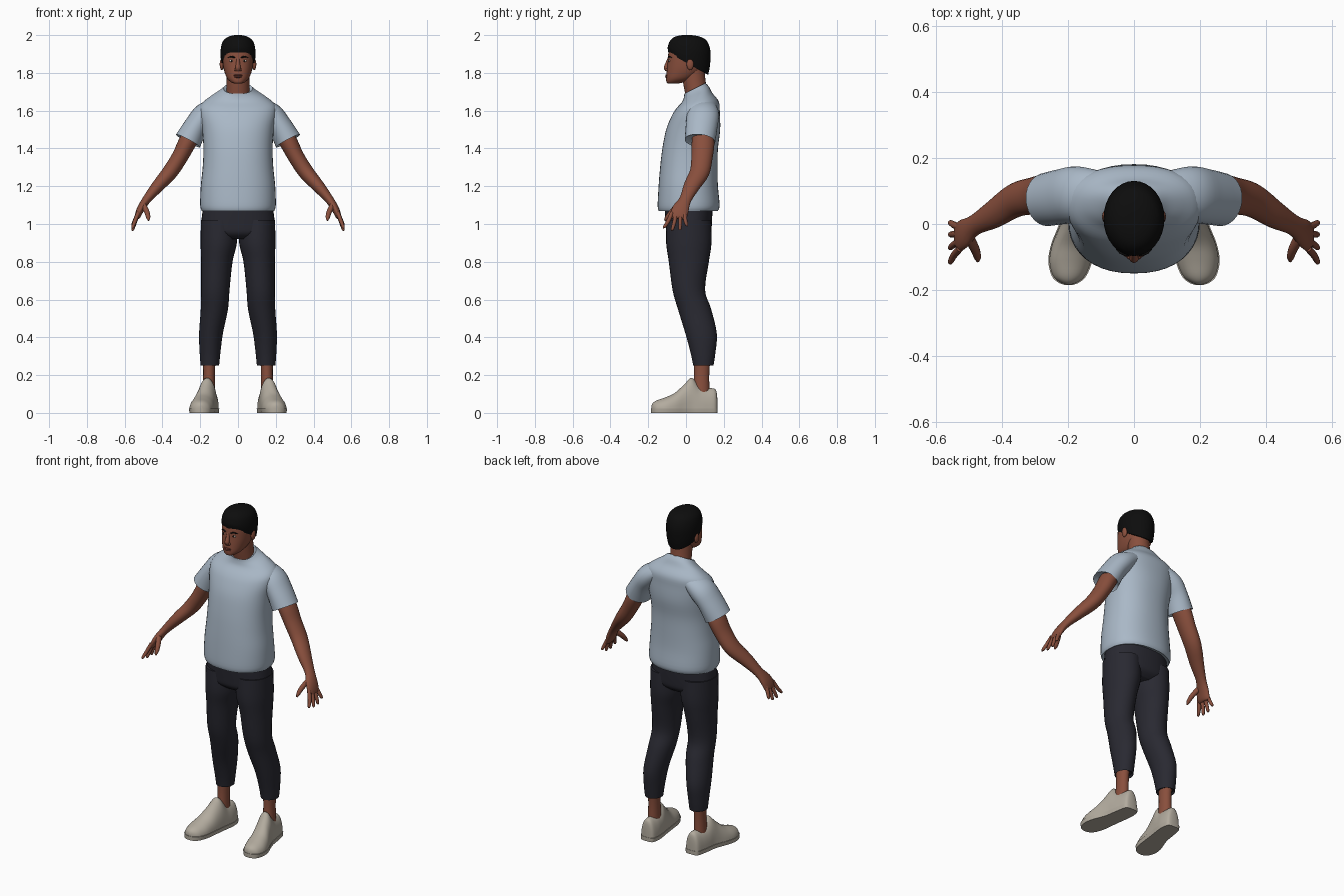
import bpy, bmesh, math
from mathutils import Vector


def material(name, rgb):
    m = bpy.data.materials.new(name)
    m.diffuse_color = (*rgb, 1)
    return m


SKIN = material("brown skin", (0.25, 0.078, 0.046))
LIP = material("lip brown", (0.17, 0.045, 0.032))
HAIR = material("black hair", (0.004, 0.004, 0.004))
SHIRT = material("pale blue cotton", (0.40, 0.48, 0.57))
PANTS = material("charcoal cloth", (0.022, 0.022, 0.031))
SHOE = material("off white leather", (0.45, 0.41, 0.345))
WHITE = material("eye white", (0.5, 0.46, 0.42))
DARK = material("dark iris", (0.01, 0.006, 0.004))


def finish(name, bm, mat, mirror=False):
    """Turn a bmesh into a smooth object with sharp edges kept."""
    bmesh.ops.recalc_face_normals(bm, faces=bm.faces)
    for f in bm.faces:
        f.smooth = True
    for e in bm.edges:
        e.smooth = e.calc_face_angle(0) < math.radians(50)
    me = bpy.data.meshes.new(name)
    bm.to_mesh(me)
    bm.free()
    me.materials.append(mat)
    ob = bpy.data.objects.new(name, me)
    bpy.context.collection.objects.link(ob)
    if mirror:
        ob.modifiers.new("Mirror", 'MIRROR').use_mirror_merge = False
    return ob


def spline(rows, n=4):
    """Catmull-Rom smoothing of a list of equal-length rows."""
    out = []
    for i in range(len(rows) - 1):
        p0, p1 = rows[max(i - 1, 0)], rows[i]
        p2, p3 = rows[i + 1], rows[min(i + 2, len(rows) - 1)]
        for j in range(n):
            t = j / n
            out.append(tuple(
                0.5 * (2 * b + (c - a) * t + (2 * a - 5 * b + 4 * c - d) * t * t
                       + (3 * b - a - 3 * c + d) * t ** 3)
                for a, b, c, d in zip(p0, p1, p2, p3)))
    return out + [tuple(rows[-1])]


def skin_rings(rings):
    """Bridge closed rings of points and cap both ends."""
    bm = bmesh.new()
    vs = [[bm.verts.new(p) for p in r] for r in rings]
    n = len(vs[0])
    for a, b in zip(vs, vs[1:]):
        for i in range(n):
            j = (i + 1) % n
            bm.faces.new((a[i], a[j], b[j], b[i]))
    bm.faces.new(vs[0])
    bm.faces.new(vs[-1])
    return bm


def folded(ring, neighbour):
    """A smaller ring tucked inside an open cloth end."""
    c = sum(ring, Vector()) / len(ring)
    inward = (sum(neighbour, Vector()) / len(neighbour) - c).normalized() * 0.012
    return [c + (p - c) * 0.84 + inward for p in ring]


def loft(name, rows, mat, flat=True, mirror=False, power=2.0, segs=28, fold=""):
    """Rows are x, y, z, radius a, radius b and optional tilt; flat rings lie level."""
    rows = spline([tuple(r) + (0,) * (6 - len(r)) for r in rows])
    centres = [Vector(r[:3]) for r in rows]
    rings = []
    for i, (x, y, z, ra, rb, tilt) in enumerate(rows):
        if flat:
            a, b = Vector((1, 0, 0)), Vector((0, 1, tilt))
        else:
            t = (centres[min(i + 1, len(rows) - 1)] - centres[max(i - 1, 0)]).normalized()
            b = Vector((0, 1, 0))
            b = (b - t * t.dot(b)).normalized()
            a = t.cross(b)
        ring = []
        for k in range(segs):
            w = 2 * math.pi * k / segs
            c, s = math.cos(w), math.sin(w)
            c = math.copysign(abs(c) ** (2 / power), c)
            s = math.copysign(abs(s) ** (2 / power), s)
            ring.append(centres[i] + a * ra * c + b * rb * s)
        rings.append(ring)
    if "s" in fold:
        rings.insert(0, folded(rings[0], rings[1]))
    if "e" in fold:
        rings.append(folded(rings[-1], rings[-2]))
    return finish(name, skin_rings(rings), mat, mirror)


def ball(name, centre, radii, mat, mirror=False, segs=16):
    bm = bmesh.new()
    bmesh.ops.create_uvsphere(bm, u_segments=segs, v_segments=segs // 2 + 2, radius=1)
    for v in bm.verts:
        v.co = Vector(centre) + Vector([p * r for p, r in zip(v.co, radii)])
    return finish(name, bm, mat, mirror)


# Shirt body, with a tilted collar and folded hem
loft("shirt_body", [
    (0, .012, 1.07, .192, .157), (0, .014, 1.10, .2, .164), (0, .012, 1.2, .197, .157),
    (0, .015, 1.3, .187, .152), (0, .022, 1.4, .183, .147), (0, .038, 1.5, .19, .143),
    (0, .052, 1.58, .203, .127, .05), (0, .062, 1.63, .197, .112, .15),
    (0, .06, 1.67, .15, .08, .28), (0, .055, 1.70, .1, .066, .42),
    (0, .047, 1.718, .077, .056, .5)], SHIRT, power=2.25, segs=40, fold="se")
loft("sleeve", [
    (.10, .09, 1.625, .045, .07), (.17, .09, 1.58, .065, .085),
    (.22, .083, 1.52, .064, .084), (.265, .074, 1.44, .072, .081)],
    SHIRT, flat=False, mirror=True, fold="e")

# Trousers
loft("trouser_hips", [
    (0, .013, 1.11, .182, .128), (0, .015, 1.0, .195, .122),
    (0, .015, .95, .188, .114), (0, .015, .92, .12, .08)], PANTS, power=2.3, segs=36)
loft("trouser_leg", [
    (.1, .015, 1.02, .096, .118), (.102, .015, .9, .096, .12), (.112, .015, .8, .083, .106),
    (.12, .015, .65, .075, .086), (.125, .045, .55, .072, .088), (.143, .08, .42, .063, .083),
    (.148, .09, .32, .055, .066), (.149, .092, .252, .049, .054)],
    PANTS, mirror=True, fold="e")

# Ankles
loft("ankle", [(.152, .086, .3, .034, .044), (.153, .083, .2, .031, .04),
               (.155, .08, .1, .034, .045)], SKIN, mirror=True, segs=20)

# Shoes: rows are y, centre x, half width, height
shoe_rows = spline([
    (.166, .15, .016, .075), (.156, .15, .04, .125), (.11, .152, .05, .132),
    (.07, .157, .052, .145), (.03, .163, .052, .186), (-.01, .172, .056, .15),
    (-.06, .185, .063, .105), (-.11, .193, .064, .082), (-.155, .197, .05, .066),
    (-.175, .198, .03, .053), (-.183, .198, .01, .038)])
upper, sole = [], []
for y, cx, w, h in shoe_rows:
    arc = [math.pi * k / 16 for k in range(17)]
    upper.append([Vector((cx + w * math.cos(t), y, .015 + (h - .015) * math.sin(t) ** .85))
                  for t in arc])
    e = w + .003
    sole.append([Vector((cx + sx * e, y * 1.01, z))
                 for sx, z in ((-.95, 0), (.95, 0), (1, .024), (-1, .024))])
finish("shoe_upper", skin_rings(upper), SHOE, True)
finish("shoe_sole", skin_rings(sole), SHOE, True)

# Arms and palms
loft("arm", [
    (.235, .09, 1.49, .048, .055), (.272, .09, 1.425, .047, .06), (.308, .085, 1.355, .043, .056),
    (.36, .072, 1.275, .041, .052), (.425, .03, 1.2, .033, .043), (.483, -.003, 1.13, .023, .032),
    (.515, -.028, 1.08, .02, .044), (.532, -.04, 1.04, .015, .045), (.536, -.042, 1.028, .007, .036)],
    SKIN, flat=False, mirror=True)

# Fingers: knuckle y, tip y, tip z
for name, ky, ty, tz in (("index", -.074, -.115, .978), ("middle", -.052, -.072, .966),
                         ("ring", -.03, -.032, .968), ("little", -.01, .004, .988)):
    loft(name + "_finger", [
        (.528, ky, 1.06, .011, .011), (.546, (ky + ty) / 2, (1.05 + tz) / 2, .0105, .0105),
        (.557, ty, tz + .006, .008, .008), (.558, ty, tz, .003, .003)],
        SKIN, flat=False, mirror=True, segs=10)
loft("thumb", [(.502, -.04, 1.1, .016, .018), (.483, -.075, 1.065, .014, .014),
               (.475, -.1, 1.035, .011, .011), (.474, -.113, 1.018, .004, .004)],
     SKIN, flat=False, mirror=True, segs=12)

# Neck and head
loft("neck", [(0, .066, 1.65, .064, .062), (0, .046, 1.74, .06, .06),
              (0, .035, 1.83, .06, .062)], SKIN)
loft("head", [
    (0, -.068, 1.744, .02, .026), (0, -.058, 1.75, .036, .045), (0, -.032, 1.772, .058, .073),
    (0, -.008, 1.81, .073, .094), (0, .002, 1.85, .08, .1), (0, .01, 1.9, .083, .104),
    (0, .012, 1.94, .079, .097), (0, .01, 1.97, .06, .075), (0, .008, 1.985, .025, .03)],
    SKIN, power=2.2, segs=32)
loft("hair", [
    (0, .012, 1.848, .087, .105, -.56), (0, .015, 1.885, .092, .112, -.4),
    (0, .018, 1.93, .091, .112, -.15), (0, .013, 1.967, .08, .099),
    (0, .009, 1.988, .058, .074), (0, .006, 1.998, .03, .04), (0, .005, 2.0, .006, .008)],
    HAIR, segs=32)
ball("ear", (.086, .022, 1.845), (.011, .019, .03), SKIN, True)

# Face
loft("nose", [(0, -.086, 1.885, .008, .008), (0, -.097, 1.855, .01, .011),
              (0, -.104, 1.828, .014, .014), (0, -.1, 1.81, .012, .01)],
     SKIN, flat=True, segs=14)
ball("nostril", (.012, -.098, 1.817), (.008, .011, .008), SKIN, True, 12)
ball("eye", (.033, -.087, 1.864), (.013, .006, .006), WHITE, True, 14)
ball("iris", (.033, -.0905, 1.864), (.0055, .004, .0055), DARK, True, 12)
loft("eyebrow", [(.014, -.094, 1.88, .001, .002), (.022, -.093, 1.883, .004, .004),
                 (.038, -.088, 1.886, .004, .004), (.054, -.076, 1.88, .001, .002)],
     HAIR, flat=False, mirror=True, segs=10)
ball("upper_lip", (0, -.1, 1.787), (.024, .01, .005), LIP, False, 14)
ball("lower_lip", (0, -.1, 1.779), (.021, .011, .006), LIP, False, 14)
